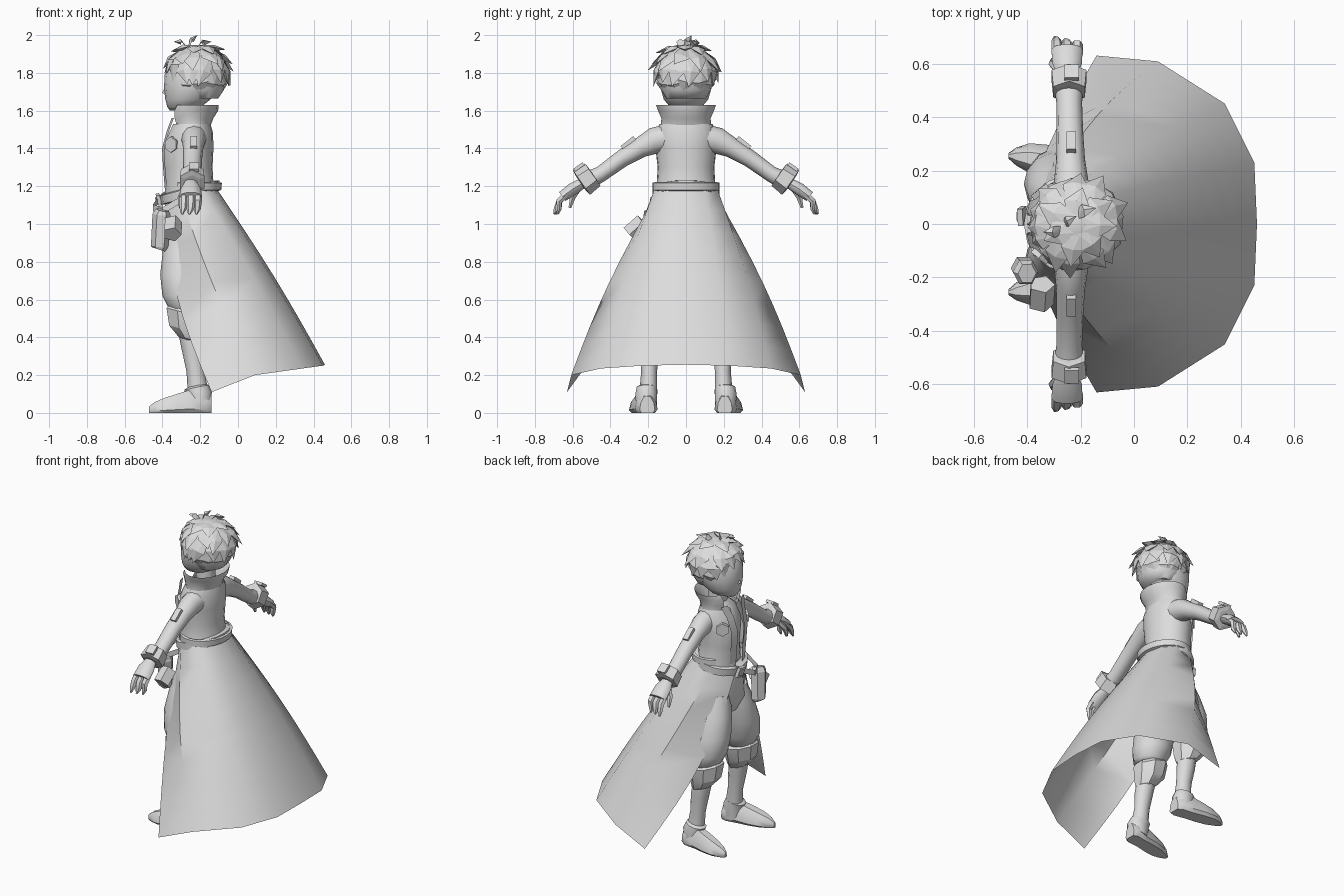
import bpy, bmesh, math, random
from mathutils import Vector as V

random.seed(4)
grey = bpy.data.materials.new("plain grey")
grey.diffuse_color = (0.72, 0.72, 0.72, 1)
X, Z = V((1, 0, 0)), V((0, 0, 1))


def make(name, verts, faces, smooth=40):
    me = bpy.data.meshes.new(name)
    bm = bmesh.new()
    bv = [bm.verts.new(v) for v in verts]
    for f in faces:
        bm.faces.new([bv[i] for i in f])
    bmesh.ops.recalc_face_normals(bm, faces=bm.faces)
    bm.to_mesh(me)
    bm.free()
    me.materials.append(grey)
    ob = bpy.data.objects.new(name, me)
    bpy.context.collection.objects.link(ob)
    if smooth:
        bpy.ops.object.select_all(action='DESELECT')
        ob.select_set(True)
        bpy.context.view_layer.objects.active = ob
        bpy.ops.object.shade_smooth_by_angle(angle=math.radians(smooth))
    return ob


def grid(name, rows, closed=False, caps=False, smooth=40):
    """Skin a list of equally long point rows."""
    n, m = len(rows[0]), len(rows)
    verts = [p for r in rows for p in r]
    faces = [(i * n + j, i * n + (j + 1) % n, (i + 1) * n + (j + 1) % n, (i + 1) * n + j)
             for i in range(m - 1) for j in range(n if closed else n - 1)]
    if caps:
        faces += [tuple(range(n)), tuple(range((m - 1) * n, m * n))]
    return make(name, verts, faces, smooth)


def tube(name, rings, n=12, axis=None, ref=X, arc=None, smooth=40, turn=0, caps=True):
    """Loft ellipses (x, y, z, a, b) along a path; arc leaves a gap opposite ref."""
    pts = [V(r[:3]) for r in rings]
    rows = []
    for i, r in enumerate(rings):
        t = V(axis).normalized() if axis else (pts[min(i + 1, len(pts) - 1)] - pts[max(i - 1, 0)]).normalized()
        u = (ref - t * ref.dot(t)).normalized()
        w = t.cross(u)
        if arc:
            angs = [math.radians(-arc + 2 * arc * k / n) for k in range(n + 1)]
        else:
            angs = [2 * math.pi * (k + turn) / n for k in range(n)]
        rows.append([pts[i] + u * r[3] * math.cos(q) + w * r[4] * math.sin(q) for q in angs])
    return grid(name, rows, not arc, caps and not arc, smooth)


def block(name, c, size, xdir, ydir):
    """Box with its own axes."""
    x = V(xdir).normalized()
    z = x.cross(V(ydir)).normalized()
    y = z.cross(x)
    vs = [V(c) + x * a * size[0] / 2 + y * b * size[1] / 2 + z * d * size[2] / 2
          for a in (-1, 1) for b in (-1, 1) for d in (-1, 1)]
    return make(name, vs, [(0, 1, 3, 2), (4, 6, 7, 5), (0, 4, 5, 1), (2, 3, 7, 6),
                           (0, 2, 6, 4), (1, 5, 7, 3)], 0)


# head and neck
tube("head", [(-.31, 0, 1.60, .05, .04), (-.285, 0, 1.62, .09, .085), (-.265, 0, 1.66, .12, .118),
              (-.25, 0, 1.72, .142, .135), (-.24, 0, 1.79, .148, .14), (-.23, 0, 1.86, .125, .125),
              (-.22, 0, 1.91, .07, .07)], 16, Z, smooth=60)
tube("neck", [(-.23, 0, 1.48, .06, .065), (-.24, 0, 1.66, .055, .06)], 10, Z)
make("nose", [(-.38, -.014, 1.685), (-.38, .014, 1.685), (-.385, 0, 1.73), (-.402, 0, 1.695)],
     [(0, 1, 2), (0, 1, 3), (1, 2, 3), (0, 2, 3)], 0)

# hair: a cap with long flat leaf-shaped locks that hug it and flare at the tips
C, R = V((-.215, 0, 1.81)), V((.155, .15, .138))


def scalp(az, el, k=1.0):
    a, e = math.radians(az), math.radians(el)
    return C + k * V((R.x * math.cos(a) * math.cos(e), R.y * math.sin(a) * math.cos(e), R.z * math.sin(e)))


tube("hair_cap", [(-.19, 0, 1.665, .085, .105), (-.20, 0, 1.71, .125, .132), (-.21, 0, 1.77, .148, .148),
                  (-.215, 0, 1.83, .152, .148), (-.215, 0, 1.89, .128, .125),
                  (-.215, 0, 1.93, .08, .08), (-.215, 0, 1.948, .03, .03)], 16, Z, smooth=60)
lv, lf = [], []


def lock(base, mid, tip, width, thick=.012):
    out = (mid - C).normalized()
    side = (tip - base).cross(out).normalized() * width
    s = len(lv)
    lv.extend([base + side * .6, base - side * .6, mid + side, mid - side, mid + out * thick,
               tip, mid.lerp(tip, .3) - out * .02])
    lf.extend([(s, s + 2, s + 4), (s, s + 4, s + 1), (s + 1, s + 4, s + 3), (s + 2, s + 5, s + 4),
               (s + 4, s + 5, s + 3), (s + 2, s + 6, s + 5), (s + 3, s + 5, s + 6)])


def sweep(az, e0, e1, reach, width, bend=0):
    lock(scalp(az, e0, .99), scalp(az + bend * .4, e0 * .45 + e1 * .55, 1.07),
         scalp(az + bend, e1, reach), width)


for e0, e1, count, span, reach in ((8, -50, 9, 112, 1.16), (34, -24, 10, 124, 1.27),
                                   (58, 4, 9, 134, 1.32), (84, 34, 7, 150, 1.24)):
    for i in range(count):
        sweep(-span + 2 * span * i / (count - 1) + random.uniform(-6, 6), e0, e1 + random.uniform(-8, 8),
              reach + random.uniform(-.05, .05), .047, random.uniform(-18, 18))
for az, e1 in ((-222, -26), (-200, -4), (-180, 4), (-160, -6), (-140, -24)):   # fringe
    sweep(az, 58, e1, 1.18, .045, random.uniform(-8, 8))
lock(V((-.26, .0, 1.93)), V((-.25, .01, 1.975)), V((-.215, .03, 2.0)), .02)    # crown tufts
lock(V((-.26, -.02, 1.93)), V((-.30, -.03, 1.968)), V((-.34, -.03, 1.965)), .022)
lock(V((-.22, .03, 1.93)), V((-.19, .05, 1.965)), V((-.14, .06, 1.965)), .025)
make("hair_locks", lv, lf, 0)

# shirt, coat body and standing collar, open at the front
tube("shirt", [(-.26, 0, 1.08, .115, .14), (-.26, 0, 1.25, .10, .13), (-.26, 0, 1.42, .11, .14),
               (-.25, 0, 1.51, .08, .11), (-.24, 0, 1.55, .05, .06)], 14, Z)
tube("coat_body", [(-.25, 0, 1.14, .14, .17), (-.26, 0, 1.22, .13, .155), (-.265, 0, 1.30, .13, .15),
                   (-.265, 0, 1.40, .135, .162), (-.25, 0, 1.48, .118, .165), (-.245, 0, 1.53, .10, .14)],
     18, Z, arc=168)
tube("collar", [(-.245, 0, 1.52, .10, .135), (-.245, 0, 1.56, .115, .132), (-.235, 0, 1.60, .13, .15),
                (-.225, 0, 1.63, .122, .16)], 14, Z, arc=142)
tube("collar_lining", [(-.225, 0, 1.63, .122, .16), (-.24, 0, 1.59, .11, .13), (-.245, 0, 1.53, .09, .115)],
     14, Z, arc=142)

# long flared coat skirt, its open front edges sweeping outwards low down
half_waist = [(-.39, .03, 1.14), (-.31, .15, 1.17), (-.20, .165, 1.19), (-.135, .10, 1.19)]
half_hem = [(-.14, .63, .11), (.09, .608, .20), (.34, .45, .235), (.45, .23, .25)]
bulge = [(-.06, -.05), (-.025, .03), (.015, .018), (.018, .006)]
flip = lambda L: [(p[0], -p[1]) + tuple(p[2:]) for p in reversed(L)]
waist = half_waist + [(-.115, 0, 1.19)] + flip(half_waist)
hem = half_hem + [(.46, 0, .255)] + flip(half_hem)
puff = bulge + [(.018, 0)] + flip(bulge)
rows = []
for k in range(9):
    t = k / 8
    rows.append([V(a).lerp(V(b), t) + V((c[0], c[1], 0)) * math.sin(math.pi * t)
                 for a, b, c in zip(waist, hem, puff)])
grid("coat_skirt", rows, smooth=50)

# waist band, slanted belt, buckle and hanging strap
tilt = V((-.26, 0, 1)).normalized()
tube("belt", [(-.25, 0, 1.14, .148, .168), (-.25, 0, 1.145, .162, .178),
              (-.255, 0, 1.19, .162, .177), (-.255, 0, 1.195, .145, .165)], 16, tilt, smooth=30)
tube("back_band", [(-.235, 0, 1.175, .13, .17), (-.235, 0, 1.18, .146, .178),
                   (-.235, 0, 1.218, .15, .178), (-.235, 0, 1.222, .13, .165)], 16, Z, arc=125, smooth=30)
block("buckle", (-.418, .03, 1.125), (.02, .065, .065), (1, 0, .26), (0, 1, .2))
block("buckle_plate", (-.431, .03, 1.122), (.008, .035, .035), (1, 0, .26), (0, 1, .2))
strap = [(-.34, .11, 1.19), (-.42, .02, 1.13), (-.45, -.08, 1.085), (-.40, -.18, 1.07), (-.30, -.19, 1.13)]
grid("slung_strap", [[V(p) + Z * .018, V(p) - Z * .018] for p in strap])

# holster and pouch on the hip
tube("holster", [(-.42, -.165, .865, .035, .04), (-.415, -.165, .88, .046, .048), (-.405, -.18, 1.05, .048, .052),
                 (-.40, -.185, 1.075, .035, .04)], 6, smooth=0)
tube("pouch", [(-.35, -.298, .945, .05, .05), (-.345, -.225, 1.01, .05, .05)], 5, smooth=0)

# trousers seat
tube("trousers_seat", [(-.275, 0, .84, .08, .10), (-.275, 0, .92, .115, .16), (-.265, 0, 1.05, .115, .155),
                       (-.26, 0, 1.17, .11, .145)], 14, Z)

for s, side in ((1, "right"), (-1, "left")):
    # sleeve, cuff and shoulder patch
    tube(side + "_sleeve", [(-.235, s * .10, 1.455, .07, .072), (-.235, s * .17, 1.44, .063, .07),
                            (-.237, s * .24, 1.405, .054, .054), (-.24, s * .34, 1.345, .05, .046),
                            (-.242, s * .45, 1.265, .048, .042), (-.245, s * .53, 1.225, .055, .05)], 12)
    d = V((0, s * .82, -.57))
    c = V((-.243, s * .525, 1.24))
    tube(side + "_cuff", [(*(c - d * .04), .05, .05), (*(c - d * .038), .068, .072),
                          (*(c + d * .035), .075, .08), (*(c + d * .04), .05, .05)], 6, smooth=0, turn=.5)
    block(side + "_cuff_tab", c + V((.01, s * .042, .062)), (.055, .06, .018), X, d)
    block(side + "_arm_patch", (-.235, s * .302, 1.425), (.035, .085, .035), X, (0, s * .78, -.62))
    # mitten-like hand with a few curled fingers and thumb
    tube(side + "_palm", [(-.25, s * .55, 1.215, .035, .03), (-.25, s * .60, 1.185, .055, .035),
                          (-.25, s * .655, 1.145, .058, .03)], 10)
    for x, w, tip in ((-.288, .021, .698), (-.25, .024, .69), (-.213, .022, .68)):
        tube(side + "_finger", [(x, s * .635, 1.155, w, .02), (x, s * .672, 1.12, w, .018),
                                (x - .003, s * (tip - .01), 1.08, w * .85, .014),
                                (x - .008, s * tip, 1.052, .006, .006)], 6)
    tube(side + "_thumb", [(-.275, s * .57, 1.19, .02, .02), (-.303, s * .60, 1.14, .017, .017),
                           (-.305, s * .615, 1.085, .008, .008)], 6)
    # chest badge
    n = V((-.62, s * .78, 0))
    b = V((-.352, s * .122, 1.42))
    tube(side + "_badge", [(*(b - n * .02), .042, .042), (*(b + n * .008), .042, .042)], 6, ref=Z, smooth=0)
    # coat front trim
    trim = [(-.387, .03, 1.18), (-.397, .032, 1.30), (-.402, .036, 1.40), (-.378, .045, 1.49), (-.352, .07, 1.56)]
    grid(side + "_lapel", [[V((p[0], s * p[1], p[2])), V((p[0] + .012, s * (p[1] + .05), p[2]))] for p in trim])
    # baggy trouser leg
    tube(side + "_trouser_leg", [(-.27, s * .09, .98, .10, .08), (-.28, s * .115, .86, .118, .105),
                                 (-.285, s * .15, .73, .127, .118), (-.28, s * .17, .62, .12, .115),
                                 (-.27, s * .18, .55, .095, .095), (-.27, s * .18, .53, .07, .07)], 14, Z)
    # flared boot top, slanting down to the back
    tube(side + "_boot_top", [(-.275, s * .18, .55, .095, .085), (-.28, s * .18, .53, .11, .105),
                              (-.275, s * .185, .44, .10, .09), (-.255, s * .19, .39, .07, .065),
                              (-.25, s * .19, .375, .05, .045)], 8, (.25, 0, .97), smooth=25, turn=.5)
    # boot shaft, ankle cuff and pointed foot
    tube(side + "_boot_shaft", [(-.255, s * .19, .42, .06, .055), (-.24, s * .195, .33, .057, .052),
                                (-.225, s * .195, .22, .048, .042), (-.21, s * .20, .10, .055, .048)], 12, Z)
    tube(side + "_ankle_cuff", [(-.205, s * .21, .03, .064, .058), (-.205, s * .21, .10, .068, .06),
                                (-.22, s * .207, .135, .066, .056), (-.22, s * .205, .145, .045, .04)],
         10, (-.2, 0, .98))
    foot = [(-.14, .205, .055, .04, .05), (-.17, .21, .06, .06, .06), (-.25, .222, .06, .056, .07),
            (-.32, .234, .05, .062, .058), (-.39, .246, .04, .056, .045), (-.44, .252, .03, .034, .033),
            (-.47, .255, .016, .010, .02)]
    prof = [(-.75, 0), (-1, .3), (-.85, 1.1), (-.4, 1.75), (.4, 1.75), (.85, 1.1), (1, .3), (.75, 0)]
    grid(side + "_foot", [[V((x, s * y + u * a, w * b)) for u, w in prof] for x, y, z, a, b in foot],
         True, True, 45)
